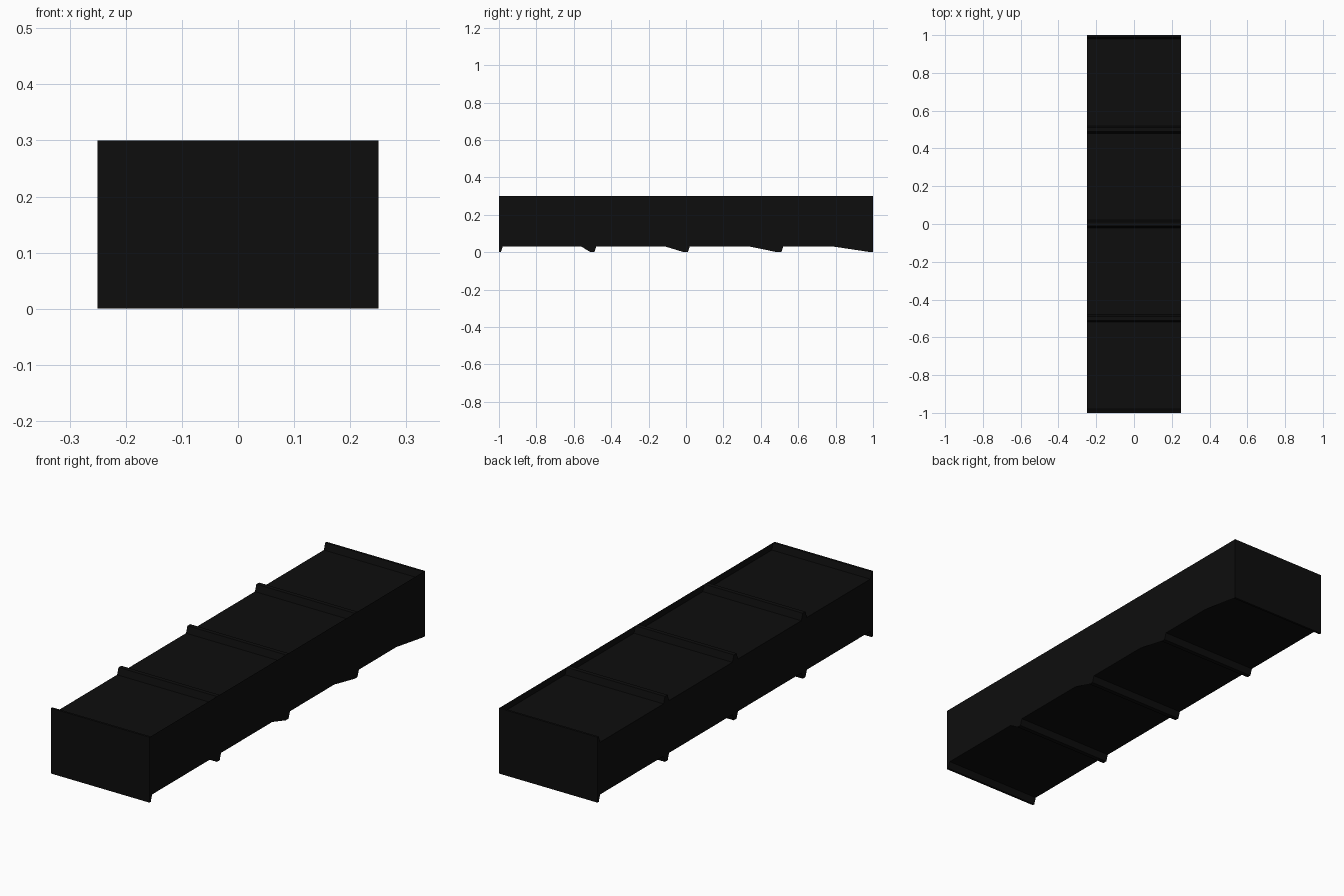
import bpy, bmesh
from mathutils import Vector

if "Cube" in bpy.data.objects:
    bpy.data.objects.remove(bpy.data.objects["Cube"], do_unlink=True)

HALF_W, HEIGHT, LIP = 0.25, 0.3, 0.03
BASE, TIP = 0.02, 0.01          # half widths of a rib at its foot and its edge
RIBS = (-1, -0.5, 0, 0.5, 1)

black = bpy.data.materials.new("matte black")
black.use_nodes = True
colour = (0.004, 0.004, 0.004, 1)
black.diffuse_color = colour
shader = black.node_tree.nodes["Principled BSDF"]
shader.inputs["Base Color"].default_value = colour
shader.inputs["Roughness"].default_value = 0.8


def ribbed_edge(outer, inner):
    """Side outline of one long edge, from front to back."""
    points = []
    for y in RIBS:
        if y > -1:
            points += [(y - BASE, inner), (y - TIP, outer)]
        else:
            points.append((y, outer))
        if y < 1:
            points += [(y + TIP, outer), (y + BASE, inner)]
        else:
            points.append((y, outer))
    return points


# Side outline: the fan corner first, then along the bottom and back on top
bottom = ribbed_edge(0, LIP)
top = ribbed_edge(HEIGHT, HEIGHT - LIP)
outline = top[:1] + bottom + top[:0:-1]

bm = bmesh.new()
left = [bm.verts.new((HALF_W, y, z)) for y, z in outline]
right = [bm.verts.new((-HALF_W, y, z)) for y, z in outline]

# Top, bottom and end surfaces
for i in range(len(outline)):
    j = (i + 1) % len(outline)
    bm.faces.new((left[i], right[i], right[j], left[j]))

# Plain ribbed side
bm.faces.new(right[::-1])

# Opposite side fanned out from its front top corner, bridging the gaps
corner = left[0]
for a, b in zip(left[1:], left[2:]):
    if (a.co - corner.co).cross(b.co - corner.co).length > 1e-6:
        bm.faces.new((corner, a, b))

mesh = bpy.data.meshes.new("ribbed_beam")
bm.to_mesh(mesh)
bm.free()
mesh.materials.append(black)
beam = bpy.data.objects.new("ribbed_beam", mesh)
bpy.context.collection.objects.link(beam)
